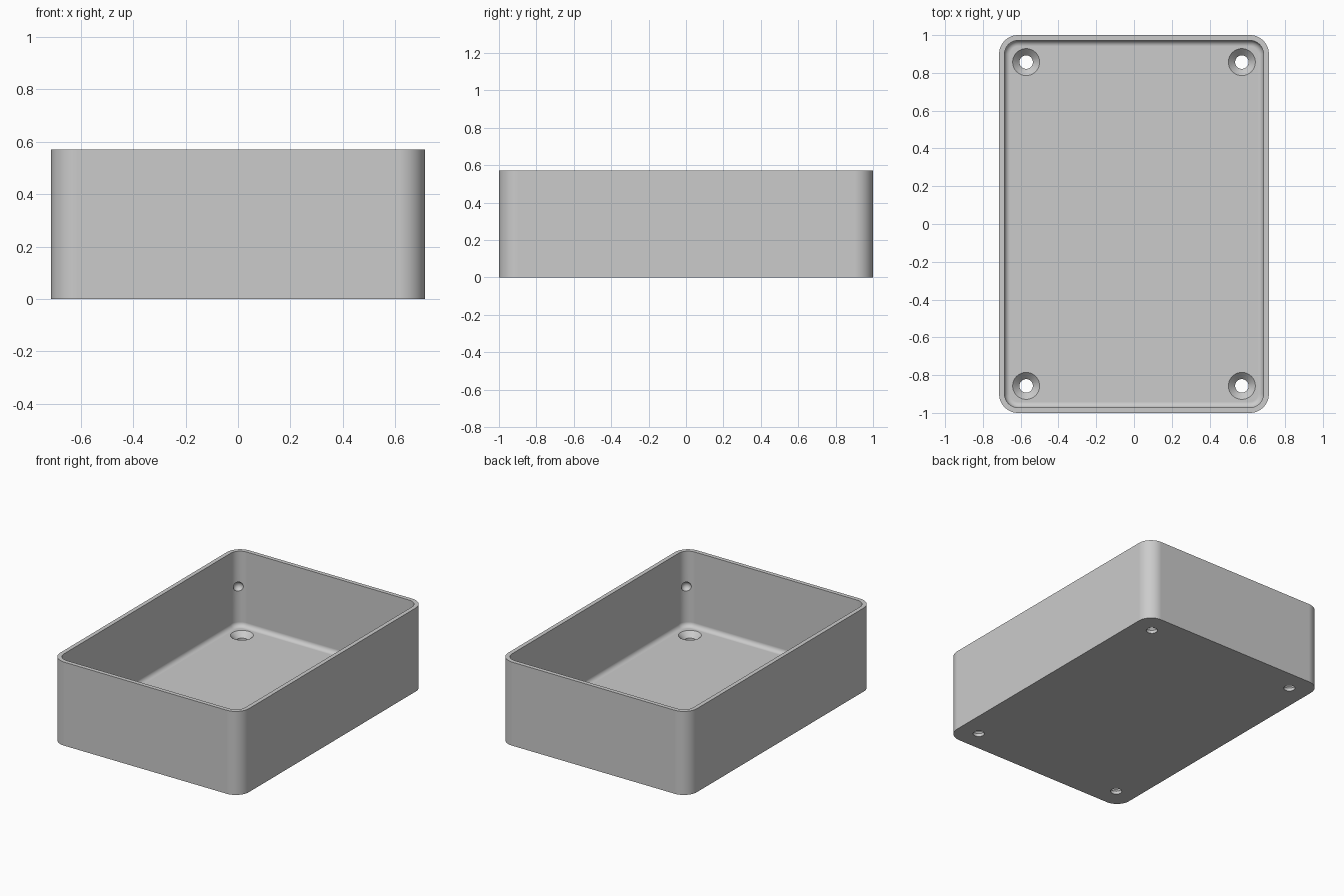
import bpy, bmesh, math

cube = bpy.data.objects.get("Cube")
if cube:
    bpy.data.objects.remove(cube, do_unlink=True)

HALF_X, HALF_Y, HEIGHT = 0.714, 1.0, 0.571
CORNER, WALL, FLOOR, FILLET = 0.1, 0.0286, 0.057, 0.03
HOLE_X, HOLE_Y, HOLE_R, SINK_R = 0.571, 0.857, 0.0357, 0.0714

grey = bpy.data.materials.new("Plain grey")
grey.use_nodes = True
grey.diffuse_color = (0.6, 0.6, 0.6, 1)
grey.node_tree.nodes["Principled BSDF"].inputs["Base Color"].default_value = (0.6, 0.6, 0.6, 1)


def rounded_loop(bm, hx, hy, r, z, cx=0, cy=0, steps=12):
    """Ring of vertices round a rounded rectangle (a circle when hx = hy = r)."""
    ring = []
    for q, (sx, sy) in enumerate([(1, 1), (-1, 1), (-1, -1), (1, -1)]):
        for i in range(steps + 1):
            a = math.pi / 2 * (q + i / steps)
            ring.append(bm.verts.new((cx + sx * (hx - r) + r * math.cos(a),
                                      cy + sy * (hy - r) + r * math.sin(a), z)))
    return ring


def stacked_solid(name, rings):
    """Closed solid skinned through a stack of rings."""
    bm = bmesh.new()
    loops = [rounded_loop(bm, *ring) for ring in rings]
    for a, b in zip(loops, loops[1:]):
        n = len(a)
        for i in range(n):
            j = (i + 1) % n
            bm.faces.new((a[i], a[j], b[j], b[i]))
    bm.faces.new(loops[0][::-1])
    bm.faces.new(loops[-1])
    bmesh.ops.remove_doubles(bm, verts=bm.verts, dist=1e-5)
    bmesh.ops.recalc_face_normals(bm, faces=bm.faces)
    mesh = bpy.data.meshes.new(name)
    bm.to_mesh(mesh)
    bm.free()
    mesh.materials.append(grey)
    obj = bpy.data.objects.new(name, mesh)
    bpy.context.collection.objects.link(obj)
    return obj


def inset_ring(d, z):
    return (HALF_X - d, HALF_Y - d, CORNER - d, z)


# Open tray: outer wall, rim, inner wall, then a filleted floor edge
rings = [inset_ring(0, 0), inset_ring(0, HEIGHT), inset_ring(WALL, HEIGHT)]
for i in range(9):
    a = math.pi / 2 * i / 8
    rings.append(inset_ring(WALL + FILLET * (1 - math.cos(a)),
                            FLOOR + FILLET * (1 - math.sin(a))))
tray = stacked_solid("tray", rings)

# Countersunk screw holes and small inner corner dimples
cutters = []
for sx in (-1, 1):
    for sy in (-1, 1):
        x, y = sx * HOLE_X, sy * HOLE_Y
        sink = FLOOR - (SINK_R - HOLE_R)
        profile = [(HOLE_R, -0.05), (HOLE_R, sink), (SINK_R, FLOOR), (SINK_R, FLOOR + 0.05)]
        cutters.append(stacked_solid("screw_hole_cutter",
                                     [(r, r, r, z, x, y) for r, z in profile]))
        bpy.ops.mesh.primitive_uv_sphere_add(
            segments=24, ring_count=12, radius=0.032,
            location=(sx * (HALF_X - 0.055), sy * (HALF_Y - 0.055), 0.33))
        dimple = bpy.context.object
        dimple.name = "dimple_cutter"
        dimple.data.materials.append(grey)
        cutters.append(dimple)

bpy.ops.object.select_all(action="DESELECT")
tray.select_set(True)
bpy.context.view_layer.objects.active = tray
for cutter in cutters:
    cutter.hide_render = True
    cut = tray.modifiers.new("cut", "BOOLEAN")
    cut.operation, cut.solver, cut.object = "DIFFERENCE", "EXACT", cutter
    bpy.ops.object.modifier_apply(modifier=cut.name)
for cutter in cutters:
    bpy.data.objects.remove(cutter, do_unlink=True)

# Smooth rounded corners with clean flat walls
bpy.ops.object.shade_smooth_by_angle(angle=math.radians(30))
weighted = tray.modifiers.new("weighted normals", "WEIGHTED_NORMAL")
weighted.keep_sharp = True
